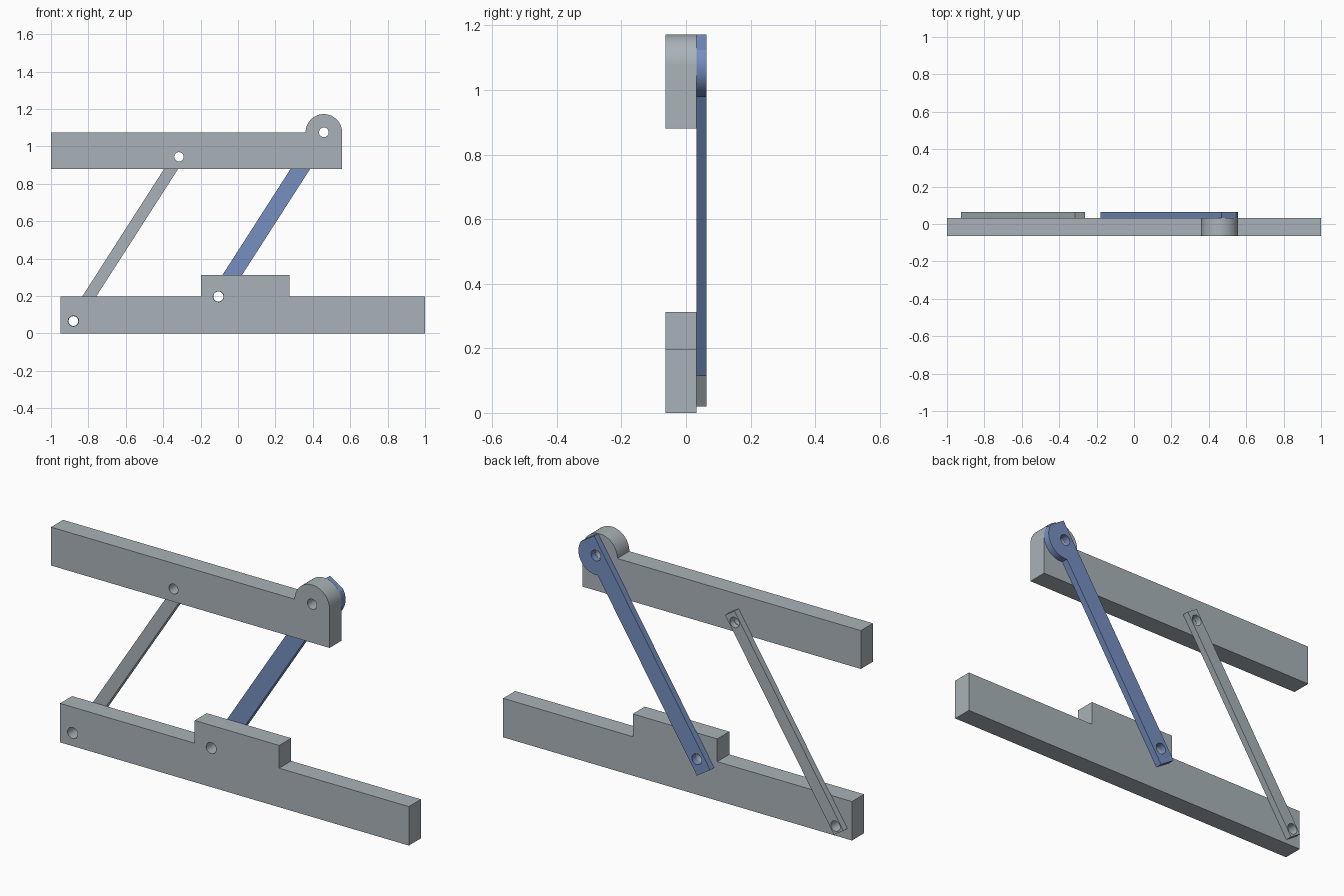
import bpy, math
from mathutils import Vector, Matrix

if "Cube" in bpy.data.objects:
    bpy.data.objects.remove(bpy.data.objects["Cube"])


def colour(name, rgb):
    m = bpy.data.materials.new(name)
    m.diffuse_color = (*rgb, 1)
    m.use_nodes = True
    m.node_tree.nodes["Principled BSDF"].inputs["Base Color"].default_value = m.diffuse_color
    return m


GREY = colour("steel grey", (0.40, 0.45, 0.48))
BLUE = colour("blue", (0.18, 0.275, 0.53))

BACK, SPLIT, FRONT = 0.064, 0.032, -0.064
LOW_L, TOP_L = Vector((-0.88, 0.066)), Vector((-0.316, 0.944))
LOW_R, TOP_R = Vector((-0.105, 0.197)), Vector((0.459, 1.075))
LUG_R = 0.0975


def arc(c, r, a0, a1, n=32):
    return [(c[0] + r * math.cos(a0 + (a1 - a0) * i / n),
             c[1] + r * math.sin(a0 + (a1 - a0) * i / n)) for i in range(n + 1)]


def plate(name, outline, holes, y0, y1, mat):
    """Extrude an x-z outline with round holes between two depths."""
    cu = bpy.data.curves.new(name, 'CURVE')
    cu.dimensions = '2D'
    cu.fill_mode = 'BOTH'
    cu.extrude = abs(y1 - y0) / 2
    loops = [outline] + [arc(c, r, 0, 2 * math.pi, 32)[:-1] for c, r in holes]
    for pts in loops:
        sp = cu.splines.new('POLY')
        sp.points.add(len(pts) - 1)
        for p, q in zip(sp.points, pts):
            p.co = (q[0], q[1], 0, 1)
        sp.use_cyclic_u = True
    tmp = bpy.data.objects.new(name + "_profile", cu)
    bpy.context.collection.objects.link(tmp)
    bpy.context.view_layer.update()
    me = bpy.data.meshes.new_from_object(
        tmp.evaluated_get(bpy.context.evaluated_depsgraph_get()))
    bpy.data.objects.remove(tmp)
    me.transform(Matrix.Translation((0, (y0 + y1) / 2, 0)) @ Matrix.Rotation(math.pi / 2, 4, 'X'))
    me.materials.clear()
    me.materials.append(mat)
    ob = bpy.data.objects.new(name, me)
    bpy.context.collection.objects.link(ob)
    # Weld the caps to the walls and make normals consistent
    bpy.ops.object.select_all(action='DESELECT')
    ob.select_set(True)
    bpy.context.view_layer.objects.active = ob
    bpy.ops.object.mode_set(mode='EDIT')
    bpy.ops.mesh.select_all(action='SELECT')
    bpy.ops.mesh.remove_doubles(threshold=0.0001)
    bpy.ops.mesh.normals_make_consistent(inside=False)
    bpy.ops.object.mode_set(mode='OBJECT')
    bpy.ops.object.shade_smooth_by_angle(angle=math.radians(25))
    return ob


# Lower bar with a raised block
plate("lower_bar",
      [(-0.95, 0), (1, 0), (1, 0.197), (0.275, 0.197), (0.275, 0.312),
       (-0.197, 0.312), (-0.197, 0.197), (-0.95, 0.197)],
      [(LOW_L, 0.028), (LOW_R, 0.028)], FRONT, SPLIT, GREY)

# Upper bar with a rounded pivot lug
plate("upper_bar",
      [(-1, 0.88), (TOP_R.x + LUG_R, 0.88)] + arc(TOP_R, LUG_R, 0, math.pi)
      + [(TOP_R.x - LUG_R, 1.074), (-1, 1.074)],
      [(TOP_L, 0.025), (TOP_R, 0.026)], FRONT, SPLIT, GREY)


def link(name, a, b, half, low, high, mat, hole_r, head=None):
    """Sloping link with square ends and an optional one-sided round head."""
    d = (b - a).normalized()
    n = Vector((d.y, -d.x))
    pts = [a - d * low - n * half, a - d * low + n * half]
    if head:
        base, half_angle = math.atan2(n.y, n.x), math.acos(half / head)
        pts += arc(b, head, base - half_angle, base + half_angle)
    else:
        pts.append(b + d * high + n * half)
    pts.append(b + d * high - n * half)
    plate(name, [tuple(p) for p in pts], [(a, hole_r), (b, hole_r)], SPLIT, BACK, mat)


# Two parallel links behind the bars
link("slim_link", LOW_L, TOP_L, 0.0315, 0.034, 0.049, GREY, 0.026)
link("drive_link", LOW_R, TOP_R, 0.044, 0.07, 0.087, BLUE, 0.027, head=LUG_R)
